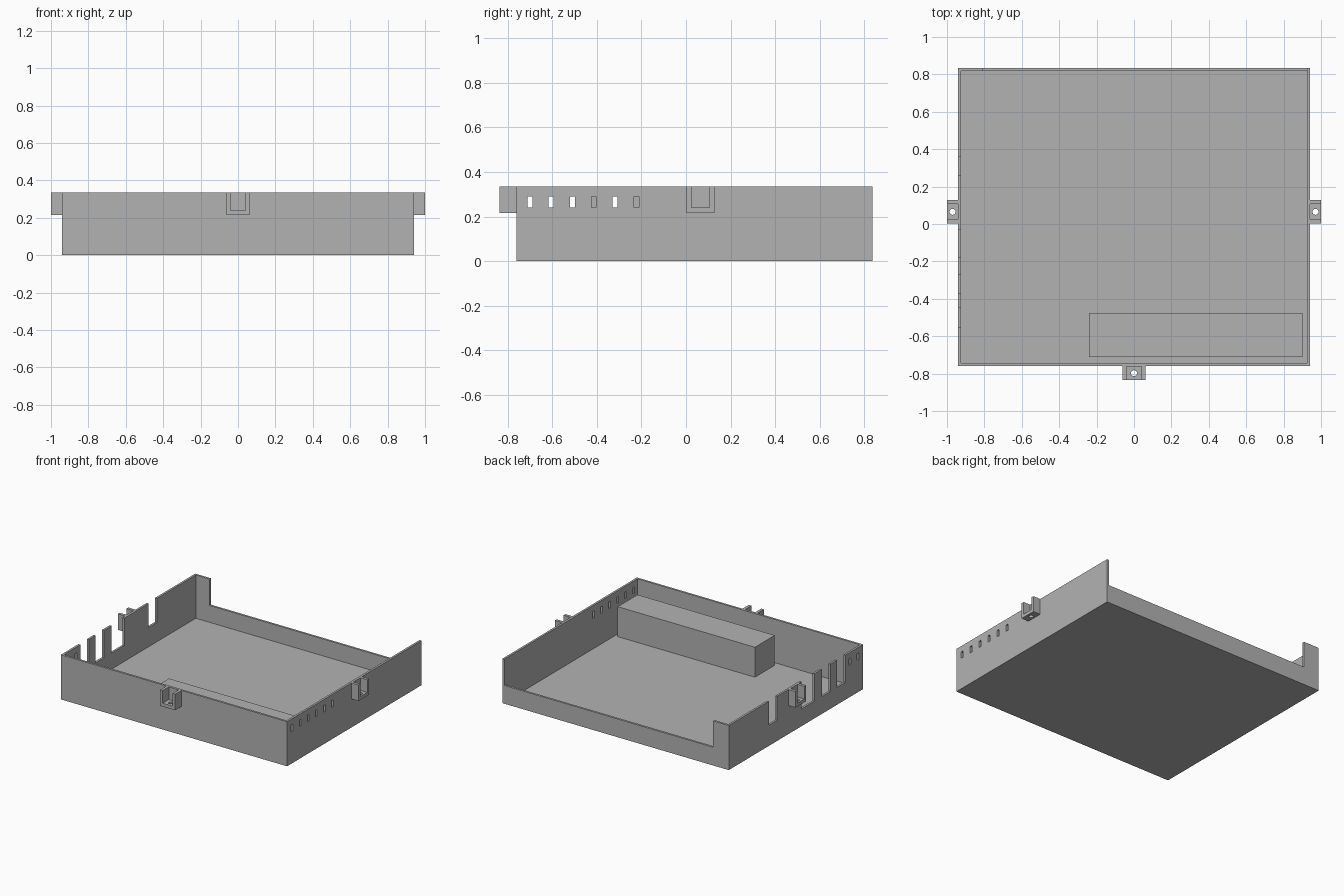
import bpy, bmesh
from mathutils import Matrix, Vector

if "Cube" in bpy.data.objects:
    bpy.data.objects.remove(bpy.data.objects["Cube"])

grey = bpy.data.materials.new("plain grey")
grey.diffuse_color = (0.45, 0.45, 0.45, 1)
grey.use_nodes = True
grey.node_tree.nodes["Principled BSDF"].inputs["Base Color"].default_value = grey.diffuse_color

X, Y0, Y1, H = 0.94, -0.76, 0.835, 0.335   # tray half width, front, back, height
T, FLOOR = 0.016, 0.01                     # wall and floor thickness


def add_box(bm, x0, x1, y0, y1, z0, z1):
    m = Matrix.Translation(Vector((x0 + x1, y0 + y1, z0 + z1)) / 2)
    bmesh.ops.create_cube(bm, size=1, matrix=m @ Matrix.Diagonal((x1 - x0, y1 - y0, z1 - z0, 1)))


def to_object(name, bm):
    mesh = bpy.data.meshes.new(name)
    bm.to_mesh(mesh)
    bm.free()
    mesh.materials.append(grey)
    ob = bpy.data.objects.new(name, mesh)
    bpy.context.collection.objects.link(ob)
    return ob


def box(name, *size):
    bm = bmesh.new()
    add_box(bm, *size)
    return to_object(name, bm)


def cut(ob, bm):
    cutter = to_object("cutter", bm)
    cutter.hide_render = True
    mod = ob.modifiers.new("cut", 'BOOLEAN')
    mod.operation, mod.solver, mod.object = 'DIFFERENCE', 'EXACT', cutter
    bpy.context.view_layer.objects.active = ob
    bpy.ops.object.modifier_apply(modifier=mod.name)
    bpy.data.objects.remove(cutter)


# Tray: solid block, hollowed, with all wall openings
tray = box("tray", -X, X, Y0, Y1, 0, H)
bm = bmesh.new()
add_box(bm, -X + T, X - T, Y0 + T, Y1 - T, FLOOR, 1)
cut(tray, bm)

# Low back wall beside a full-height corner post
bm = bmesh.new()
add_box(bm, -0.81, X - T, Y1 - 0.05, 1, 0.137, 1)
# Cable notches in the left wall
for y0, y1, z in [(0.26, 0.36, 0.155), (-0.18, -0.03, 0.13),
                  (-0.37, -0.27, 0.13), (-0.55, -0.45, 0.13)]:
    add_box(bm, -X - 0.05, -X + 0.05, y0, y1, z, 1)
# Vent slots in the right wall, two of them repeated on the left
for i in range(6):
    y = -0.70 + i * 0.0955
    add_box(bm, X - 0.05, X + 0.05, y - 0.011, y + 0.011, 0.24, 0.29)
    if i < 2:
        add_box(bm, -X - 0.05, -X + 0.05, y - 0.011, y + 0.011, 0.24, 0.29)
cut(tray, bm)

# Raised block inside the tray
box("inner_block", -0.24, 0.9, -0.71, -0.475, FLOOR - 0.002, 0.235)


# Mounting tab: U-shaped bracket open at the top and outside, with a screw hole
def tab(name, depth, place):
    ob = box(name, -0.0625, 0.0625, -depth, 0, 0.215, H)
    bm = bmesh.new()
    add_box(bm, -0.041, 0.041, -1, -0.002, 0.24, 1)
    cut(ob, bm)
    bm = bmesh.new()
    bmesh.ops.create_cone(bm, cap_ends=True, segments=24, radius1=0.016, radius2=0.016,
                          depth=0.2, matrix=Matrix.Translation((0, -depth / 2, 0.23)))
    cut(ob, bm)
    ob.data.transform(place)


tab("front_tab", 0.075, Matrix.Translation((0, Y0, 0)))
for name, side in (("right_tab", 1), ("left_tab", -1)):
    turn = Matrix.Rotation(side * 1.5707963, 4, 'Z')
    tab(name, 0.06, Matrix.Translation((side * X, 0.065, 0)) @ turn)
